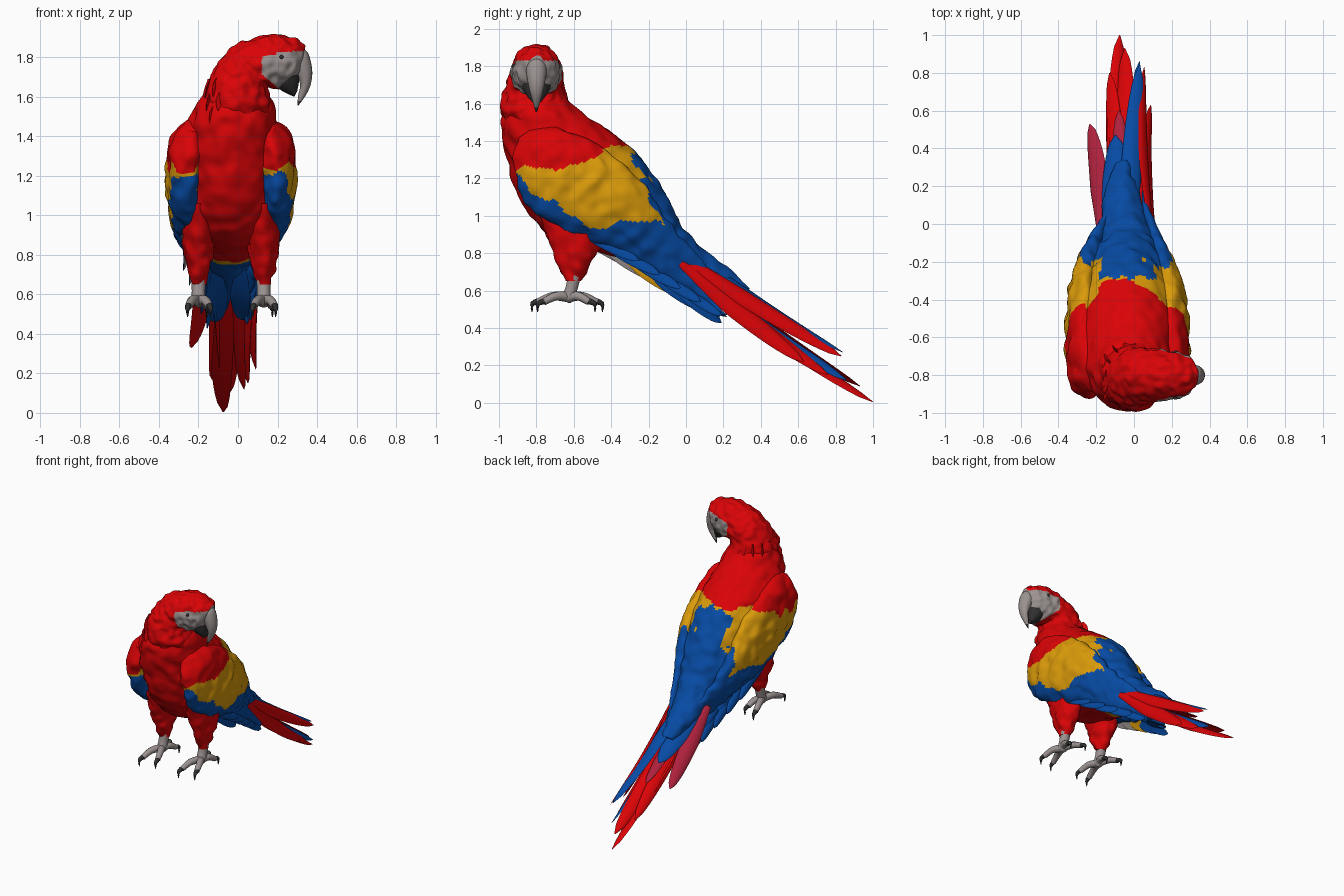
import bpy, bmesh, math
from mathutils import Vector, Matrix, noise

cube = bpy.data.objects.get("Cube")
if cube:
    bpy.data.objects.remove(cube)

# Palette
PALETTE = {
    "scarlet": (0.7, 0.001, 0.002),
    "blue": (0.002, 0.07, 0.37),
    "yellow": (0.71, 0.33, 0.003),
    "bare_grey": (0.33, 0.29, 0.28),
    "charcoal": (0.03, 0.03, 0.032),
    "crimson": (0.42, 0.015, 0.045),
}
for key, rgb in PALETTE.items():
    mat = bpy.data.materials.new(key)
    mat.use_nodes = True
    mat.diffuse_color = (*rgb, 1)
    mat.node_tree.nodes["Principled BSDF"].inputs["Base Color"].default_value = (*rgb, 1)
    PALETTE[key] = mat

MID = -0.035  # the bird's middle plane


def skin(name, rings, rule, bump=0, grain=14):
    """Joins rings of points into a closed skin; rule(centre, normal) names each face's colour."""
    bm = bmesh.new()
    loops = []
    for ring in rings:
        centre = sum(ring, Vector()) / len(ring)
        loop = []
        for p in ring:
            if bump:
                p = p + (p - centre).normalized() * bump * noise.noise(p * grain)
            loop.append(bm.verts.new(p))
        loops.append(loop)
    n = len(loops[0])
    for a, b in zip(loops, loops[1:]):
        for i in range(n):
            j = (i + 1) % n
            bm.faces.new((a[i], a[j], b[j], b[i]))
    bm.faces.new(loops[0])
    bm.faces.new(loops[-1])
    bmesh.ops.recalc_face_normals(bm, faces=bm.faces)
    used = []
    for f in bm.faces:
        f.smooth = True
        colour = rule if isinstance(rule, str) else rule(f.calc_center_median(), f.normal)
        if colour not in used:
            used.append(colour)
        f.material_index = used.index(colour)
    mesh = bpy.data.meshes.new(name)
    bm.to_mesh(mesh)
    bm.free()
    for colour in used:
        mesh.materials.append(PALETTE[colour])
    mesh.set_sharp_from_angle(angle=math.radians(50))
    bpy.context.collection.objects.link(bpy.data.objects.new(name, mesh))


def spline(rows, steps):
    """Smooth curve through rows of numbers."""
    rows = [rows[0], *rows, rows[-1]]
    out = []
    for k in range(1, len(rows) - 2):
        for s in range(steps):
            t = s / steps
            out.append([0.5 * (2 * b + (c - a) * t + (2 * a - 5 * b + 4 * c - d) * t * t
                               + (3 * b - a - 3 * c + d) * t ** 3)
                        for a, b, c, d in zip(*rows[k - 1:k + 3])])
    out.append(list(rows[-1]))
    return out


def loft(name, plane, rows, rule, sides=32, steps=6, **kw):
    """Rows are: first edge point, second edge point, depth of centre, half width."""
    rings = []
    for u1, z1, u2, z2, depth, w in spline(rows, steps):
        if plane == "side":
            a, b, across = Vector((depth, u1, z1)), Vector((depth, u2, z2)), Vector((w, 0, 0))
        else:
            a, b, across = Vector((u1, depth, z1)), Vector((u2, depth, z2)), Vector((0, w, 0))
        mid, half = (a + b) / 2, (a - b) / 2
        angles = [math.tau * i / sides for i in range(sides)]
        rings.append([mid + half * math.cos(t) + across * math.sin(t) for t in angles])
    skin(name, rings, rule, **kw)


def tube(name, path, colour, sides=10):
    """Round tube through rows of x, y, z, radius."""
    pts = spline(path, 4)
    rings = []
    for i, (*p, r) in enumerate(pts):
        d = Vector(pts[min(i + 1, len(pts) - 1)][:3]) - Vector(pts[max(i - 1, 0)][:3])
        q = d.to_track_quat("Z", "Y")
        rings.append([Vector(p) + q @ Vector((r * math.cos(math.tau * k / sides),
                                              r * math.sin(math.tau * k / sides), 0))
                      for k in range(sides)])
    skin(name, rings, colour)


def feather(name, base, tip, width, roll, top, under, sag=0.02):
    """Long pointed blade with a lens section."""
    base, tip = Vector(base), Vector(tip)
    d = (tip - base).normalized()
    side = Matrix.Rotation(math.radians(roll), 3, d) @ Vector((1, 0, 0))
    side = (side - d * side.dot(d)).normalized()
    up = side.cross(d)
    rings = []
    for i in range(17):
        t = i / 16
        w = width * (0.5 + 0.5 * min(1, 2.5 * t)) * math.sqrt(max(1 - t ** 3, 0.002))
        c = base.lerp(tip, t) - up * sag * math.sin(math.pi * t)
        ring = []
        for k in range(12):
            a = math.tau * k / 12
            arch = -0.25 * w * math.cos(a) ** 2
            ring.append(c + side * w * math.cos(a) + up * (arch + 0.16 * w * math.sin(a)))
        rings.append(ring)
    skin(name, rings, lambda p, n: top if n.dot(up) > 0 else under)


# Plumage bands shared by back and wings
def plumage(p, n):
    y = p.y + 0.045 * noise.noise(p * 13)
    z = p.z + 0.06 * noise.noise(p * 11 + Vector((5, 2, 0)))
    if z > 1.25 + (0.35 + min(abs(p.x - MID), 0.25)) * max(0, y + 0.6):
        return "scarlet"
    if z > 0.95 + 0.75 * max(0, -0.55 - y) and y < -0.285 + 0.4 * (1.33 - z):
        return "yellow"
    return "blue"


def body_colour(p, n):
    if p.y + p.z > 0.77:
        return plumage(p, n)
    if p.y > -0.27:
        return "blue"
    return "yellow" if p.y > -0.32 else "scarlet"


# Torso
loft("torso", "side", [
    (-0.95, 1.62, -0.64, 1.63, -0.01, 0.16),
    (-0.99, 1.48, -0.55, 1.55, -0.02, 0.21),
    (-0.96, 1.32, -0.38, 1.43, MID, 0.25),
    (-0.91, 1.15, -0.25, 1.32, MID, 0.27),
    (-0.83, 0.99, -0.14, 1.16, MID, 0.265),
    (-0.68, 0.87, -0.05, 1.0, MID, 0.23),
    (-0.42, 0.79, 0.02, 0.89, MID, 0.175),
    (-0.18, 0.72, 0.13, 0.79, -0.055, 0.125),
    (0.04, 0.63, 0.24, 0.71, -0.065, 0.09),
    (0.22, 0.52, 0.34, 0.61, -0.055, 0.045),
], body_colour, sides=84, steps=12, bump=0.018)


# Neck and turned head
def head_colour(p, n):
    cheek = 0.12 < p.x and 1.62 < p.z < 1.80 + 0.25 * min(p.x - 0.12, 0.12)
    return "bare_grey" if cheek and p.z > 1.735 - 0.9 * (p.x - 0.1) else "scarlet"


loft("head", "front", [
    (-0.12, 1.36, 0.12, 1.36, -0.77, 0.11),
    (-0.18, 1.55, 0.17, 1.53, -0.80, 0.185),
    (-0.14, 1.70, 0.15, 1.63, -0.81, 0.165),
    (-0.06, 1.82, 0.15, 1.65, -0.80, 0.145),
    (0.06, 1.89, 0.18, 1.64, -0.80, 0.135),
    (0.20, 1.915, 0.23, 1.65, -0.80, 0.125),
    (0.30, 1.89, 0.28, 1.68, -0.80, 0.10),
    (0.34, 1.85, 0.31, 1.71, -0.80, 0.05),
], head_colour, sides=72, steps=12, bump=0.016, grain=24)

# Nape ruff of short overlapping feathers
for row in range(3):
    for k in range(6):
        a = math.radians(95 + 27 * k + 13 * (row % 2))
        out = Vector((math.cos(a), math.sin(a), 0))
        base = Vector((-0.01, -0.8, 1.69 - 0.07 * row)) + out * (0.14 + 0.012 * row)
        feather("ruff_feather", base, base + out * 0.03 - Vector((0, 0, 0.1)), 0.035,
                math.degrees(a) + 90, "scarlet", "scarlet", sag=0)

# Beak and eyes
loft("upper_beak", "front", [
    (0.32, 1.85, 0.27, 1.75, -0.80, 0.045),
    (0.355, 1.82, 0.275, 1.74, -0.80, 0.055),
    (0.375, 1.74, 0.295, 1.71, -0.80, 0.048),
    (0.37, 1.67, 0.315, 1.66, -0.80, 0.035),
    (0.345, 1.61, 0.305, 1.61, -0.80, 0.02),
    (0.305, 1.555, 0.30, 1.555, -0.80, 0.004),
], lambda p, n: "charcoal" if p.z < 1.58 else "bare_grey", sides=20)
loft("lower_beak", "front", [
    (0.19, 1.68, 0.27, 1.79, -0.80, 0.075),
    (0.21, 1.64, 0.295, 1.77, -0.80, 0.08),
    (0.25, 1.615, 0.31, 1.70, -0.80, 0.055),
    (0.285, 1.60, 0.30, 1.63, -0.80, 0.025),
], "charcoal", sides=20)
for s in (-1, 1):
    tube("eye", [(0.22, -0.8 + s * 0.11, 1.80, 0.011), (0.22, -0.8 + s * 0.125, 1.80, 0.01),
                 (0.22, -0.8 + s * 0.13, 1.80, 0.004)], "charcoal")

# The right side's wing hangs a little wider and lower
for s, label, flare in ((1, "left", 0), (-1, "right", 0.02)):
    # Folded wing
    shape = [
        (-0.80, 1.48, -0.89, 1.42, 0.19, 0.03),
        (-0.66, 1.47, -0.92, 1.29, 0.22, 0.08),
        (-0.48, 1.38, -0.87, 1.09, 0.23, 0.097),
        (-0.31, 1.26, -0.73, 0.96, 0.225, 0.097),
        (-0.17, 1.08, -0.50, 0.86, 0.20, 0.085),
        (-0.03, 0.89, -0.26, 0.74, 0.145, 0.055),
        (0.08, 0.77, 0.0, 0.61, 0.10, 0.025),
        (0.21, 0.56, 0.18, 0.46, 0.08, 0.01),
    ]
    rows = [(*r[:4], MID + s * (r[4] + flare * (3 < i < 6)), r[5]) for i, r in enumerate(shape)]
    loft(label + "_wing", "side", rows, plumage, sides=84, steps=14, bump=0.022)
    # Flight feathers along the lower wing edge, paler on the inside
    for i, lining in enumerate(("bare_grey", "bare_grey", "yellow", "blue", "blue")):
        feather(label + "_flight_feather",
                (MID + s * (0.24 - 0.025 * i + flare), -0.62 + 0.13 * i, 0.99 - 0.07 * i - flare),
                (MID + s * (0.22 - 0.03 * i + flare), -0.25 + 0.11 * i, 0.76 - 0.073 * i - 2 * flare),
                0.045, s * 65, "blue", lining)
    # Feathered thigh
    x = MID + s * 0.165
    loft(label + "_thigh", "side", [
        (-0.80, 1.06, -0.42, 1.02, x, 0.07),
        (-0.75, 0.91, -0.44, 0.88, x, 0.08),
        (-0.70, 0.79, -0.48, 0.79, x, 0.07),
        (-0.665, 0.70, -0.535, 0.70, x, 0.05),
        (-0.635, 0.65, -0.56, 0.65, x, 0.035),
    ], "scarlet", bump=0.02, grain=18)
    # Shank, two toes forward and two back, each with a claw
    tube(label + "_shank", [(x, -0.595, 0.69, 0.037), (x, -0.61, 0.62, 0.034),
                            (x, -0.63, 0.56, 0.034), (x, -0.64, 0.54, 0.015)], "bare_grey")
    for dx, reach in ((-0.05, -0.16), (0.055, -0.13), (-0.05, 0.15), (0.04, 0.11)):
        y = -0.63 + reach
        out = math.copysign(0.03, reach)
        tube(label + "_toe", [(x, -0.63, 0.565, 0.028), (x + dx * 0.6, -0.63 + reach / 2, 0.57, 0.024),
                              (x + dx, y, 0.54, 0.019)], "bare_grey")
        tube(label + "_claw", [(x + dx, y - out / 3, 0.545, 0.017), (x + dx * 1.1, y + out, 0.53, 0.013),
                               (x + dx * 1.1, y + out * 1.1, 0.485, 0.002)], "charcoal", 8)

# Long tail: blue feathers on top, red streamers below and outside, blue undertail
for spec in [
    ("upper_tail_feather", (-0.03, -0.08, 0.90), (0.03, 0.84, 0.27), 0.06, 15, "blue", "scarlet"),
    ("upper_tail_feather", (-0.11, -0.08, 0.87), (-0.1, 0.47, 0.47), 0.085, -15, "blue", "scarlet"),
    ("inner_tail_feather", (0.01, 0, 0.74), (0.03, 0.86, 0.12), 0.055, 45, "blue", "scarlet"),
    ("crimson_tail_feather", (-0.08, 0.05, 0.78), (-0.08, 0.6, 0.36), 0.05, -10, "crimson", "scarlet"),
    ("long_tail_feather", (-0.06, 0, 0.72), (-0.075, 1.0, 0.005), 0.07, 25, "scarlet", "scarlet"),
    ("long_tail_feather", (-0.08, 0, 0.76), (-0.05, 0.93, 0.09), 0.07, -25, "scarlet", "scarlet"),
    ("long_tail_feather", (-0.11, 0, 0.76), (-0.13, 0.8, 0.17), 0.06, -35, "scarlet", "scarlet"),
    ("outer_tail_feather", (-0.18, 0, 0.75), (-0.235, 0.53, 0.33), 0.06, -35, "crimson", "scarlet"),
    ("outer_tail_feather", (0.105, -0.02, 0.755), (0.09, 0.63, 0.22), 0.06, 65, "scarlet", "scarlet"),
    ("outer_tail_feather", (0.095, -0.03, 0.79), (0.055, 0.83, 0.25), 0.05, 60, "scarlet", "scarlet"),
    ("outer_tail_feather", (0.07, 0.05, 0.69), (0.05, 0.76, 0.15), 0.055, 55, "scarlet", "scarlet"),
    ("undertail_feather", (-0.12, -0.12, 0.73), (-0.11, 0.22, 0.46), 0.06, -15, "blue", "blue"),
    ("undertail_feather", (0.02, -0.12, 0.73), (0.02, 0.22, 0.47), 0.055, 15, "blue", "blue"),
]:
    feather(*spec)
